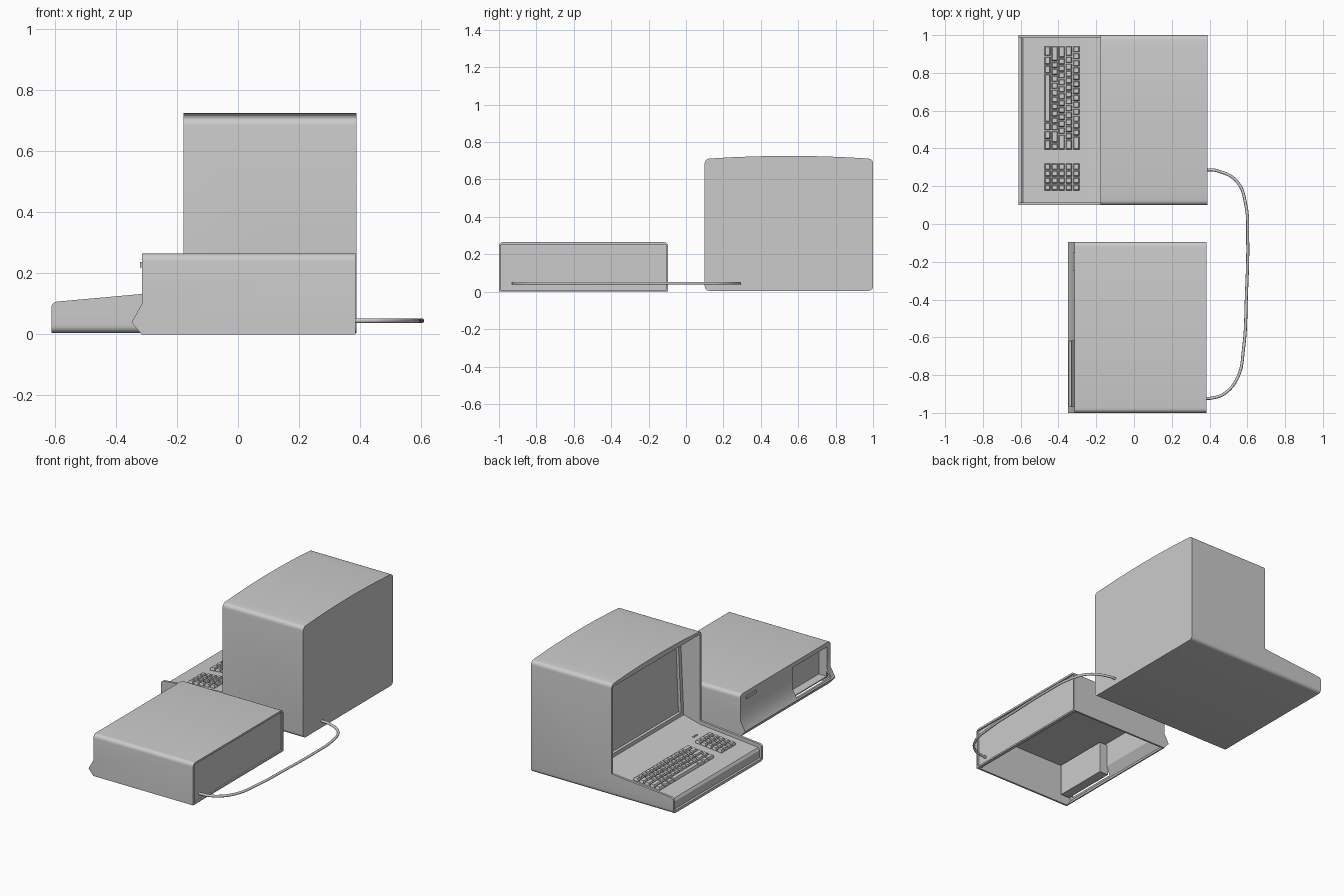
import bpy, bmesh, math
from mathutils import Vector

if "Cube" in bpy.data.objects:
    bpy.data.objects.remove(bpy.data.objects["Cube"])


def rounded(pts, radii, n=5):
    """Round polygon corners with short quadratic arcs."""
    out = []
    for i, p in enumerate(pts):
        p, r = Vector(p), radii[i]
        if r == 0:
            out.append(p)
            continue
        a = p + (Vector(pts[i - 1]) - p).normalized() * r
        b = p + (Vector(pts[(i + 1) % len(pts)]) - p).normalized() * r
        for k in range(n + 1):
            t = k / n
            w = 2 * t * (1 - t) * 0.83          # close to a circular arc
            s = (1 - t) ** 2 + t * t + w
            out.append((a * (1 - t) ** 2 + p * w + b * t * t) / s)
    return out


def finish(name, bm):
    bmesh.ops.recalc_face_normals(bm, faces=bm.faces)
    me = bpy.data.meshes.new(name)
    bm.to_mesh(me)
    bm.free()
    ob = bpy.data.objects.new(name, me)
    bpy.context.collection.objects.link(ob)
    return ob


def prism(name, pts, axis, a, b):
    """Extrude a profile: (y,z) along x, or (x,z) along y."""
    bm = bmesh.new()
    place = (lambda p, h: (h, p[0], p[1])) if axis == 'x' else (lambda p, h: (p[0], h, p[1]))
    lo = [bm.verts.new(place(p, a)) for p in pts]
    hi = [bm.verts.new(place(p, b)) for p in pts]
    bm.faces.new(lo)
    bm.faces.new(hi)
    for i in range(len(pts)):
        j = (i + 1) % len(pts)
        bm.faces.new((lo[i], lo[j], hi[j], hi[i]))
    return finish(name, bm)


def box(name, x0, x1, y0, y1, z0, z1):
    return prism(name, [(x0, z0), (x1, z0), (x1, z1), (x0, z1)], 'y', y0, y1)


def boolean(ob, cutter, op='DIFFERENCE'):
    m = ob.modifiers.new('bool', 'BOOLEAN')
    m.object, m.operation, m.solver = cutter, op, 'EXACT'
    bpy.context.view_layer.objects.active = ob
    bpy.ops.object.modifier_apply(modifier=m.name)
    bpy.data.objects.remove(cutter)


def smooth(ob):
    bpy.ops.object.select_all(action='DESELECT')
    ob.select_set(True)
    bpy.context.view_layer.objects.active = ob
    bpy.ops.object.shade_smooth_by_angle(angle=math.radians(30))


# Terminal housing: arched cross-section limited by the stepped side profile
arch = [(1.0 - 0.9 * i / 12, 0.71 + 0.016 * (1 - (i / 6 - 1) ** 2)) for i in range(13)]
section = rounded([(0.1, 0.005), (1.0, 0.005)] + arch, [0.025, 0.025, 0.025] + [0] * 11 + [0.025])
terminal = prism('terminal_housing', section, 'x', -0.612, 0.388)
side = rounded([(-0.612, -0.1), (0.5, -0.1), (0.5, 0.9), (-0.178, 0.9), (-0.178, 0.145), (-0.612, 0.106)],
               [0, 0, 0, 0, 0, 0.02])
boolean(terminal, prism('cutter', side, 'y', 0, 1.1), 'INTERSECT')

# Hollow for keyboard deck, sloped ledge and screen bay
bay = [(-0.7, 0.022), (-0.598, 0.022), (-0.598, 0.07), (-0.588, 0.085), (-0.18, 0.122),
       (-0.065, 0.152), (-0.04, 0.692), (-0.7, 0.692)]
boolean(terminal, prism('cutter', bay, 'y', 0.115, 0.985))
glass = [(-0.2, 0.175), (-0.045, 0.175), (-0.025, 0.67), (-0.2, 0.67)]
boolean(terminal, prism('cutter', glass, 'y', 0.14, 0.96))
smooth(terminal)


def deck_z(x):
    return 0.085 + (x + 0.588) * 0.0907


# Keys: tapered caps laid out in rows, widths in key pitches
rows = [(-0.458, [1.5, 1.25, 1.25, 7, 1.25, 1.25, 1.5]),
        (-0.420, [2.25] + [1] * 10 + [1.75, 1]),
        (-0.383, [1.75] + [1] * 11 + [2.25]),
        (-0.345, [1.5] + [1] * 12 + [1.5]),
        (-0.305, [1] * 13 + [2])]
pitch = 0.0367


def key(bm, x, y, w):
    rings = []
    for h, inset in ((-0.003, 0.0), (0.006, 0.0), (0.018, 0.004)):
        hx, hy = 0.0155 - inset, w / 2 - 0.003 - inset
        rings.append([bm.verts.new((x + sx * hx, y + sy * hy, deck_z(x + sx * hx) + h))
                      for sx, sy in ((-1, -1), (1, -1), (1, 1), (-1, 1))])
    bm.faces.new(rings[0])
    bm.faces.new(rings[-1])
    for a, b in zip(rings, rings[1:]):
        for i in range(4):
            j = (i + 1) % 4
            bm.faces.new((a[i], a[j], b[j], b[i]))


for name, start, layout in (('main_keys', 0.943, rows),
                            ('number_keys', 0.322, [(x, [1] * 4) for x, _ in rows])):
    bm = bmesh.new()
    for x, widths in layout:
        y = start
        for w in widths:
            key(bm, x, y - w * pitch / 2, w * pitch)
            y -= w * pitch
    finish(name, bm)

# Indicator lamps on the deck
for i, y in enumerate((0.24, 0.265)):
    box(f'indicator_{i}', -0.246, -0.234, y - 0.008, y + 0.008, 0.11, 0.121)

# System unit: rounded-top shell with angled front foot, open underneath
section = rounded([(-1.0, 0.0), (-0.095, 0.0), (-0.095, 0.265), (-1.0, 0.265)], [0, 0, 0.025, 0.025])
unit = prism('system_unit_shell', section, 'x', -0.36, 0.385)
front = [(-0.315, 0.0), (0.5, -0.0), (0.5, 0.4), (-0.315, 0.4), (-0.315, 0.1), (-0.349, 0.04)]
boolean(unit, prism('cutter', [(x, z - 0.001 if z == 0 else z) for x, z in front], 'y', -1.1, 0), 'INTERSECT')
inner = [(-0.308, -0.1), (0.365, -0.1), (0.365, 0.253), (-0.303, 0.253), (-0.303, 0.097), (-0.337, 0.04), (-0.308, 0.0)]
boolean(unit, prism('cutter', inner, 'y', -0.988, -0.107))
boolean(unit, box('cutter', 0.376, 0.5, -0.988, -0.107, 0.01, 0.253))
boolean(unit, box('cutter', -0.4, -0.29, -0.965, -0.62, 0.05, 0.237))
smooth(unit)

# Drive bay: inset tray behind the front opening
drive = box('drive_bay', -0.312, -0.25, -0.972, -0.613, 0.043, 0.244)
boolean(drive, box('cutter', -0.4, -0.257, -0.965, -0.62, 0.05, 0.237))

# Power switch bar
switch = box('power_switch', -0.322, -0.31, -0.25, -0.15, 0.22, 0.238)

# Connecting cable
path = [(0.375, 0.288), (0.44, 0.282), (0.545, 0.225), (0.592, 0.1), (0.602, -0.08), (0.595, -0.38),
        (0.58, -0.66), (0.55, -0.81), (0.48, -0.897), (0.42, -0.92), (0.375, -0.924)]
cu = bpy.data.curves.new('cable', 'CURVE')
cu.dimensions = '3D'
cu.bevel_depth = 0.008
cu.bevel_resolution = 3
cu.use_fill_caps = True
sp = cu.splines.new('BEZIER')
sp.bezier_points.add(len(path) - 1)
for bp, (x, y) in zip(sp.bezier_points, path):
    bp.co = (x, y, 0.045)
    bp.handle_left_type = bp.handle_right_type = 'AUTO'
sp.resolution_u = 6
bpy.context.collection.objects.link(bpy.data.objects.new('cable', cu))
